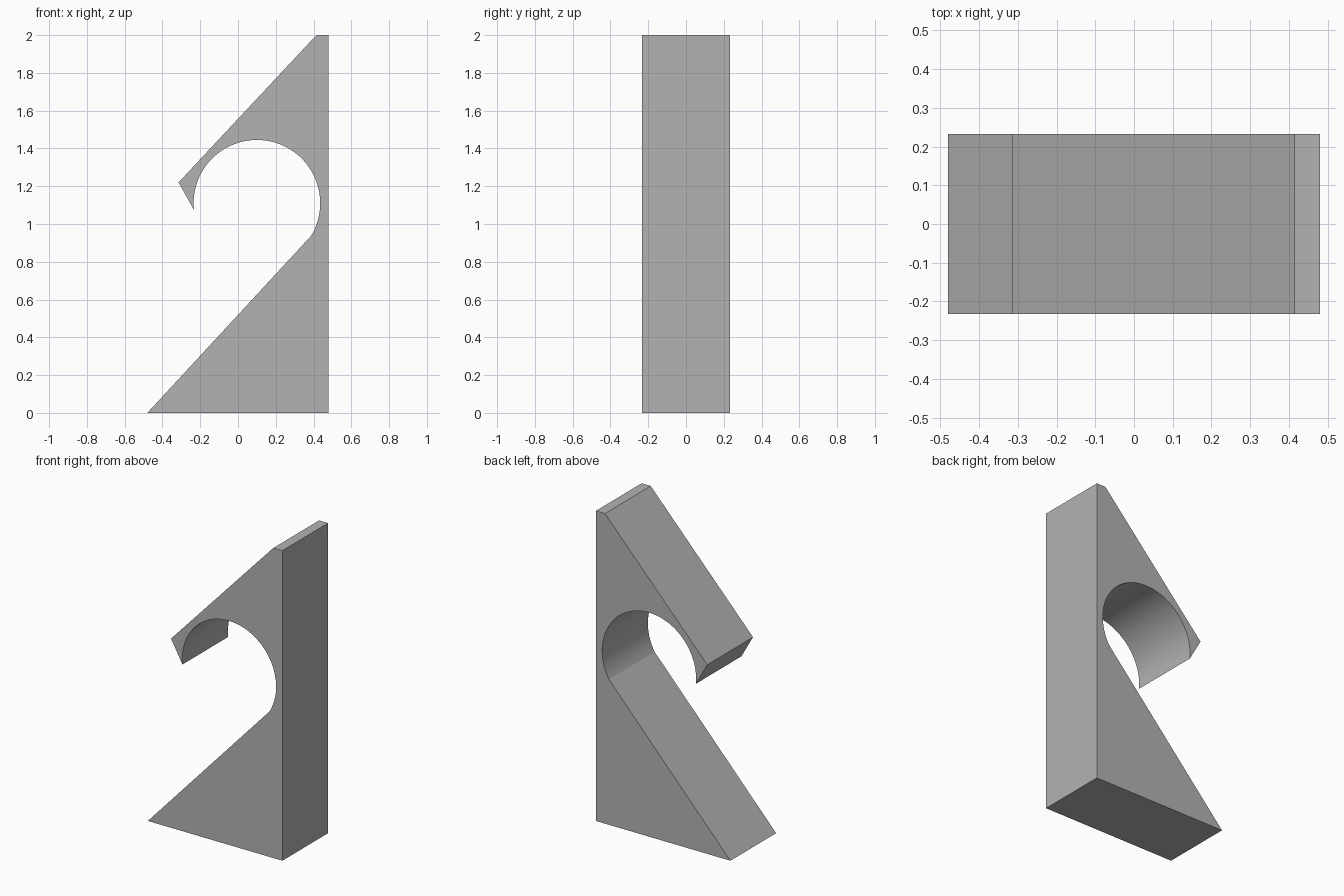
import bpy
import bmesh
import math

cube = bpy.data.objects.get("Cube")
if cube:
    bpy.data.objects.remove(cube, do_unlink=True)

HALF_DEPTH = 0.233
CENTRE_X, CENTRE_Z, RADIUS = 0.10, 1.11, 0.335
STEPS = 64

# Plain grey material
grey = bpy.data.materials.new("plain_grey")
grey.use_nodes = True
colour = (0.45, 0.45, 0.45, 1)
grey.diffuse_color = colour
grey.node_tree.nodes["Principled BSDF"].inputs["Base Color"].default_value = colour

# Side profile: base, upright back, sloping top, hooked lip
profile = [(-0.48, 0), (0.48, 0), (0.48, 2), (0.415, 2), (-0.315, 1.22)]

# Round cradle, from the lip over the top to the lower slope
start, end = math.radians(186), math.radians(-31)
for i in range(STEPS + 1):
    a = start + (end - start) * i / STEPS
    profile.append((CENTRE_X + RADIUS * math.cos(a), CENTRE_Z + RADIUS * math.sin(a)))

# Extrude the profile through the depth
bm = bmesh.new()
front = bm.faces.new([bm.verts.new((x, -HALF_DEPTH, z)) for x, z in profile])
result = bmesh.ops.extrude_face_region(bm, geom=[front], use_keep_orig=True)
moved = [v for v in result["geom"] if isinstance(v, bmesh.types.BMVert)]
bmesh.ops.translate(bm, verts=moved, vec=(0, 2 * HALF_DEPTH, 0))
bmesh.ops.recalc_face_normals(bm, faces=bm.faces)
mesh = bpy.data.meshes.new("hooked_bracket")
bm.to_mesh(mesh)
bm.free()
mesh.materials.append(grey)

bracket = bpy.data.objects.new("hooked_bracket", mesh)
bpy.context.collection.objects.link(bracket)

# Smooth the cradle only, keeping the corners sharp
bpy.ops.object.select_all(action="DESELECT")
bracket.select_set(True)
bpy.context.view_layer.objects.active = bracket
bpy.ops.object.shade_smooth_by_angle(angle=math.radians(12))
